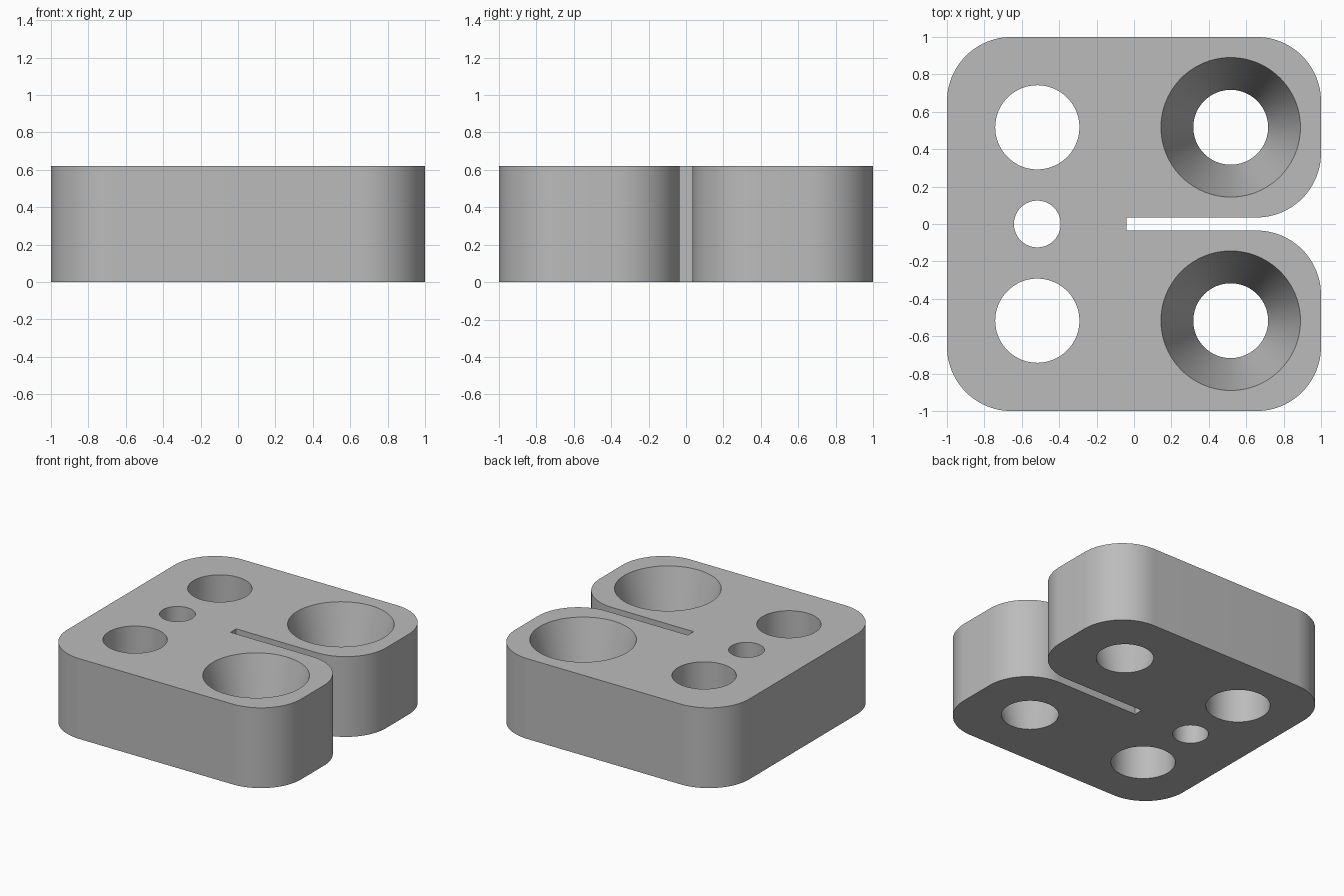
import bpy, bmesh, math
from mathutils import Vector

if "Cube" in bpy.data.objects:
    bpy.data.objects.remove(bpy.data.objects["Cube"], do_unlink=True)

HEIGHT, CORNER, SLOT, SLOT_END = 0.62, 0.345, 0.035, -0.04
HOLE = 0.517       # hole offset from the centre lines
MARGIN = 0.1       # how far cutters reach past the block

grey = bpy.data.materials.new("light_grey")
grey.use_nodes = True
colour = (0.5, 0.5, 0.5, 1)
grey.diffuse_color = colour
grey.node_tree.nodes["Principled BSDF"].inputs["Base Color"].default_value = colour


def arc(cx, cy, start, steps=24):
    """Quarter circle, counter-clockwise from the start angle."""
    angles = [math.radians(start + 90 * i / steps) for i in range(steps + 1)]
    return [(cx + CORNER * math.cos(a), cy + CORNER * math.sin(a)) for a in angles]


def new_object(name, bm):
    bmesh.ops.recalc_face_normals(bm, faces=bm.faces)
    mesh = bpy.data.meshes.new(name)
    bm.to_mesh(mesh)
    bm.free()
    obj = bpy.data.objects.new(name, mesh)
    bpy.context.collection.objects.link(obj)
    mesh.materials.append(grey)
    return obj


# Slotted block: upper half outline, mirrored across the slot
edge = 1 - CORNER
upper = ([(SLOT_END, SLOT)] + arc(edge, SLOT + CORNER, -90)
         + arc(edge, edge, 0) + arc(-edge, edge, 90))
outline = upper + [(x, -y) for x, y in reversed(upper)]
bm = bmesh.new()
base = bm.faces.new([bm.verts.new((x, y, 0)) for x, y in outline])
top = bmesh.ops.extrude_face_region(bm, geom=[base])["geom"]
bmesh.ops.translate(bm, vec=Vector((0, 0, HEIGHT)),
                    verts=[v for v in top if isinstance(v, bmesh.types.BMVert)])
block = new_object("slotted_block", bm)


def cut_hole(name, x, y, bottom, top):
    """Cut a straight or tapered hole; the radii are those at the block faces."""
    flare = (top - bottom) / HEIGHT * MARGIN
    bm = bmesh.new()
    bmesh.ops.create_cone(bm, cap_ends=True, segments=96, radius1=bottom - flare,
                          radius2=top + flare, depth=HEIGHT + 2 * MARGIN)
    bmesh.ops.translate(bm, vec=Vector((x, y, HEIGHT / 2)), verts=bm.verts)
    cutter = new_object(name, bm)
    cutter.hide_render = True
    cut = block.modifiers.new(name, "BOOLEAN")
    cut.operation, cut.solver, cut.object = "DIFFERENCE", "EXACT", cutter
    bpy.context.view_layer.objects.active = block
    bpy.ops.object.modifier_apply(modifier=name)
    bpy.data.objects.remove(cutter, do_unlink=True)


# Through holes on the right, tapered holes on the left
cut_hole("small_hole", -HOLE, 0, 0.125, 0.125)
for side in (-1, 1):
    cut_hole("round_hole", -HOLE, side * HOLE, 0.225, 0.225)
    cut_hole("tapered_hole", HOLE, side * HOLE, 0.2, 0.373)

bpy.ops.object.select_all(action="DESELECT")
block.select_set(True)
bpy.context.view_layer.objects.active = block
bpy.ops.object.shade_smooth_by_angle(angle=math.radians(30))
